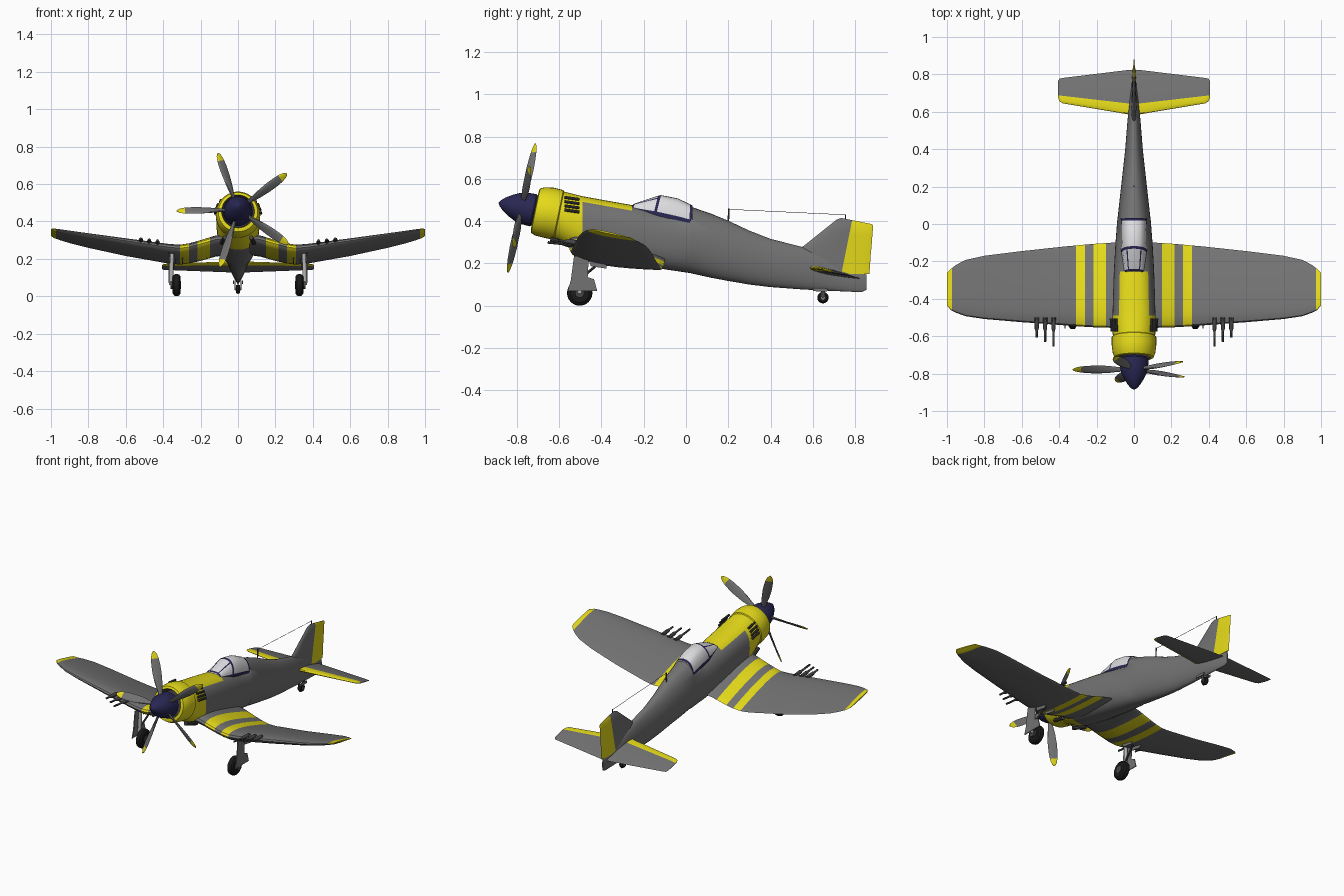
import bpy, bmesh, math
from mathutils import Vector as V

cube = bpy.data.objects.get("Cube")
if cube:
    bpy.data.objects.remove(cube)


def material(name, rgb):
    m = bpy.data.materials.new(name)
    m.use_nodes = True
    m.diffuse_color = (*rgb, 1)
    node = next(n for n in m.node_tree.nodes if n.type == 'BSDF_PRINCIPLED')
    node.inputs["Base Color"].default_value = (*rgb, 1)
    node.inputs["Roughness"].default_value = 0.6
    return m


GREY = material("body grey", (.17, .17, .17))
YELLOW = material("yellow", (.78, .70, .01))
NAVY = material("navy", (.022, .02, .085))
GLASS = material("glass white", (.72, .72, .74))
BLACK = material("tyre black", (.01, .01, .01))
METAL = material("dark metal", (.06, .06, .06))
STEEL = material("light steel", (.45, .45, .45))

PITCH = math.radians(12)
FORWARD = V((0, -math.cos(PITCH), math.sin(PITCH)))
UPWARD = V((0, math.sin(PITCH), math.cos(PITCH)))
X, Z = V((1, 0, 0)), V((0, 0, 1))
HUB = V((0, -.777, .463))


def finish(name, bm, mats, rule=None, cuts=(), angle=35):
    bmesh.ops.remove_doubles(bm, verts=bm.verts, dist=1e-5)
    for co, no in cuts:
        bmesh.ops.bisect_plane(bm, geom=bm.verts[:] + bm.edges[:] + bm.faces[:],
                               plane_co=co, plane_no=no, dist=1e-5)
    bmesh.ops.recalc_face_normals(bm, faces=bm.faces)
    bm.normal_update()
    if rule:
        for f in bm.faces:
            f.material_index = int(rule(f.calc_center_median(), f.normal))
    me = bpy.data.meshes.new(name)
    bm.to_mesh(me)
    bm.free()
    for m in mats:
        me.materials.append(m)
    ob = bpy.data.objects.new(name, me)
    bpy.context.collection.objects.link(ob)
    bpy.ops.object.select_all(action='DESELECT')
    ob.select_set(True)
    bpy.context.view_layer.objects.active = ob
    bpy.ops.object.shade_smooth_by_angle(angle=math.radians(angle))
    return ob


def loft(name, rings, mats, rule=None, cuts=(), angle=35, face_rule=None):
    """Skin closed rings of points and cap both ends."""
    bm = bmesh.new()
    vs = [[bm.verts.new(p) for p in r] for r in rings]
    n = len(rings[0])
    for k in range(len(vs) - 1):
        for i in range(n):
            j = (i + 1) % n
            f = bm.faces.new((vs[k][i], vs[k][j], vs[k + 1][j], vs[k + 1][i]))
            if face_rule:
                f.material_index = face_rule(k, i)
    bm.faces.new(vs[0])
    bm.faces.new(vs[-1])
    return finish(name, bm, mats, rule, cuts, angle)


def lathe(name, origin, axis, profile, mat, n=20):
    """Revolve (distance, radius) pairs about an axis."""
    a = V(axis).normalized()
    u = a.orthogonal().normalized()
    w = a.cross(u)
    rings = [[V(origin) + a * d + (u * math.cos(t) + w * math.sin(t)) * max(r, .0004)
              for t in (math.tau * i / n for i in range(n))] for d, r in profile]
    return loft(name, rings, [mat])


def rod(name, p, q, r, mat, n=10):
    d = V(q) - V(p)
    return lathe(name, p, d, [(0, r), (d.length, r)], mat, n)


def prism(name, pts, x0, x1, mat):
    """Side outline of (y, z) points given a width."""
    return loft(name, [[(x, y, z) for y, z in pts] for x in (x0, x1)], [mat])


def airfoil(le, te, thick, up, n=20):
    le, te, out = V(le), V(te), []
    for i in range(n):
        a = math.tau * i / n
        c = (1 + math.cos(a)) / 2
        out.append(le + (te - le) * c + up * (thick * .55 * math.sin(a) * (1.25 - .9 * c)))
    return out


def power(v, e):
    return math.copysign(abs(v) ** e, v)


# Fuselage: y, top z, bottom z, half width, squareness, tilt
STATIONS = [
    (-.68, .52, .37, .075, 2, .21), (-.715, .542, .366, .088, 2, .21),
    (-.712, .555, .345, .105, 2, .21), (-.69, .560, .332, .114, 2, .21),
    (-.65, .558, .322, .119, 2, .21), (-.605, .547, .312, .119, 2, .21),
    (-.60, .54, .315, .113, 2, .2), (-.55, .53, .28, .116, 2.2, .1),
    (-.49, .518, .25, .115, 2.4, 0), (-.38, .498, .225, .112, 2.5, 0),
    (-.255, .476, .20, .108, 2.5, 0), (-.1, .445, .172, .099, 2.4, 0),
    (.015, .43, .155, .09, 2.3, 0), (.03, .466, .152, .088, 2.2, 0),
    (.12, .435, .132, .078, 2.1, 0), (.2, .402, .117, .069, 2, 0),
    (.3, .355, .1, .058, 2, 0), (.4, .316, .088, .047, 2, 0),
    (.55, .278, .077, .035, 2, 0), (.64, .245, .072, .026, 2, 0),
    (.735, .18, .068, .017, 2, 0), (.83, .152, .064, .007, 2, 0),
    (.855, .148, .075, .003, 2, 0)]


def hull_ring(y, top, bottom, hw, sq, tilt, n=36):
    c, hh, ring = (top + bottom) / 2, (top - bottom) / 2, []
    for i in range(n):
        a = math.tau * i / n
        dz = hh * power(math.cos(a), 2 / sq)
        ring.append((hw * power(math.sin(a), 2 / sq), y + tilt * dz, c + dz))
    return ring


def hull_paint(k, i):
    if k == 0:
        return 2
    deck = k in (8, 9) and (i < 4 or i >= 32)
    return int(k < 8 or deck)


hull = loft("fuselage", [hull_ring(*s) for s in STATIONS], [GREY, YELLOW, METAL],
            face_rule=hull_paint)
for p in hull.data.polygons:
    if len(p.vertices) > 4 and p.center.y < 0:
        p.material_index = 2

# Spinner and propeller
lathe("spinner", HUB, FORWARD, [(-.065, .07), (-.055, .078), (-.02, .076), (.02, .068),
      (.055, .051), (.085, .032), (.104, .014), (.112, 0)], NAVY, 32)
BLADE = [(.05, .022, 55), (.09, .03, 50), (.14, .046, 45), (.2, .054, 40), (.25, .052, 36),
         (.285, .045, 33), (.31, .032, 31), (.322, .018, 30), (.328, .004, 30)]
for b in range(5):
    t = math.radians(37 + 72 * b)
    radial = X * math.cos(t) + UPWARD * math.sin(t)
    tangent = UPWARD * math.cos(t) - X * math.sin(t)
    rings = []
    for r, chord, deg in BLADE:
        p = math.radians(deg)
        d = (tangent * math.cos(p) + FORWARD * math.sin(p)) * chord / 2
        up = FORWARD * math.cos(p) - tangent * math.sin(p)
        mid = HUB + radial * r
        rings.append(airfoil(mid + d, mid - d, max(.006, .018 - r * .04), up, 12))
    loft(f"propeller_blade_{b + 1}", rings, [GREY, YELLOW],
         rule=lambda c, n: (c - HUB).dot(radial) > .283, cuts=[(HUB + radial * .283, radial)])

# Cranked wings: x, leading y z, trailing y z, thickness
WING = [(.05, -.555, .312, -.1, .225, .08), (.12, -.555, .303, -.1, .215, .08),
        (.2, -.553, .28, -.105, .192, .076), (.26, -.55, .264, -.11, .178, .074),
        (.31, -.546, .257, -.115, .172, .072), (.37, -.542, .262, -.12, .177, .07),
        (.6, -.525, .297, -.145, .217, .056), (.8, -.508, .328, -.17, .26, .042),
        (.9, -.493, .344, -.192, .285, .033), (.95, -.475, .353, -.218, .30, .027),
        (.98, -.46, .358, -.24, .31, .022), (1, -.435, .36, -.262, .322, .008)]


def wing_paint(c, n):
    x = abs(c.x)
    return .15 < x < .217 or .262 < x < .311 or x > .972


for s, side in ((1, "left"), (-1, "right")):
    loft(f"{side}_wing",
         [airfoil((s * x, ly, lz), (s * x, ty, tz), th, Z, 24) for x, ly, lz, ty, tz, th in WING],
         [GREY, YELLOW], wing_paint, [((s * x, 0, 0), X) for x in (.15, .217, .262, .311, .972)])

    # Wing guns
    for i, (x, tip) in enumerate(((.43, .655), (.475, .63), (.52, .607))):
        z = .275 + .15 * (x - .37)
        lathe(f"{side}_gun_{i + 1}", (s * x, -.5, z), (0, -1, .1),
              [(0, .012), (.06, .011), (.075, .006), (tip - .5, .006)], METAL, 10)

    # Tailplane with painted leading edge
    no = V((-.043 * s, .37, 0))
    co = V((s * .035, .645, 0))
    tail = [(0, .58, .182, .825, .128, .03), (.035, .587, .18, .823, .128, .03),
            (.38, .645, .172, .781, .141, .016), (.398, .655, .17, .777, .142, .012),
            (.406, .675, .166, .765, .146, .004)]
    loft(f"{side}_tailplane",
         [airfoil((s * x, ly, lz), (s * x, ty, tz), th, Z) for x, ly, lz, ty, tz, th in tail],
         [GREY, YELLOW], lambda c, n: (c - co).dot(no) < 0 and n.z > -.93, [(co, no)])

    # Main landing gear
    lathe(f"{side}_main_wheel", (s * .328, -.503, .06), X,
          [(-.02, .025), (-.021, .045), (-.013, .057), (0, .06), (.013, .057), (.021, .045),
           (.02, .025)], BLACK, 28)
    rod(f"{side}_wheel_hub", (s * .304, -.503, .06), (s * .362, -.503, .06), .022, METAL, 16)
    rod(f"{side}_gear_leg", (s * .358, -.503, .06), (s * .352, -.495, .25), .011, STEEL, 12)
    prism(f"{side}_wheel_cover", [(-.53, .235), (-.46, .23), (-.465, .135), (-.435, .125),
          (-.42, .07), (-.56, .07), (-.545, .12)], s * .367, s * .372, GREY)
    for x in (.295, .362):
        prism(f"{side}_bay_door_{x}", [(-.47, .235), (-.375, .215), (-.375, .175), (-.45, .187)],
              s * x, s * (x + .005), GREY)
    rod(f"{side}_drag_brace", (s * .352, -.497, .13), (s * .335, -.4, .21), .006, METAL)

    # Exhaust stubs and cowl flap
    for i in range(4):
        z = .445 + .02 * i
        x = .121 * (1 - abs((z - .415) / .125) ** 2.3) ** (1 / 2.3)
        rod(f"{side}_exhaust_{i + 1}", (s * x, -.575, z + .008), (s * (x + .004), -.505, z - .002),
            .007, METAL)
    rod(f"{side}_lower_exhaust", (s * .07, -.64, .315), (s * .085, -.545, .285), .012, METAL)

# Fin and rudder split along the hinge line
hinge, hinge_no = V((0, .735, .15)), V((0, .26, -.052))
FIN = [(.60, .15, .868, .15, .028), (.5, .245, .874, .24, .03), (.56, .285, .878, .28, .026),
       (.635, .345, .882, .335, .022), (.712, .407, .886, .38, .016), (.735, .415, .875, .387, .004)]
loft("fin_and_rudder", [airfoil((0, ly, lz), (0, ty, tz), th, X) for ly, lz, ty, tz, th in FIN],
     [GREY, YELLOW], lambda c, n: (c - hinge).dot(hinge_no) > 0, [(hinge, hinge_no)])

# Canopy: y at sill, y at crown, sill z, crown z, half width
CANOPY = [(-.262, -.25, .462, .479, .05), (-.252, -.24, .459, .484, .053),
          (-.155, -.132, .43, .52, .067), (-.143, -.118, .427, .523, .069),
          (-.05, -.04, .406, .508, .07), (.015, .02, .392, .48, .068), (.027, .032, .39, .474, .068)]
HALF = [0, .05, .15, .25, .31, .35, .43]
ARCH = HALF + [.5] + [1 - a for a in reversed(HALF)]


def arch(y0, y1, z0, z1, hw):
    ring = []
    for a in ARCH:
        h = math.sin(math.pi * a) ** .9
        ring.append((hw * power(math.cos(math.pi * a), .85), y0 + (y1 - y0) * h, z0 + (z1 - z0) * h))
    return ring


def canopy_paint(k, i):
    sill = i in (0, 13, 14)
    pillar = k == 1 and i in (4, 9)
    return int(k in (0, 2, 5) or sill or pillar)


loft("canopy", [arch(*c) for c in CANOPY], [GLASS, NAVY], face_rule=canopy_paint)

# Aerial mast and wire
rod("aerial_mast", (0, .2, .395), (0, .203, .46), .004, METAL)
rod("aerial_wire", (0, .203, .456), (0, .755, .43), .0012, METAL, 6)
rod("aerial_post", (0, .755, .405), (0, .755, .432), .003, METAL, 6)

# Tail wheel
lathe("tail_wheel", (0, .648, .038), X,
      [(-.012, .01), (-.012, .02), (0, .027), (.012, .02), (.012, .01)], BLACK)
rod("tail_wheel_hub", (-.014, .648, .038), (.014, .648, .038), .009, STEEL)
for s in (-1, 1):
    prism("tail_wheel_fork", [(.642, .034), (.654, .034), (.66, .085), (.635, .085)],
          s * .014, s * .018, METAL)
    prism("tail_wheel_door", [(.6, .085), (.67, .082), (.668, .066), (.6, .069)],
          s * .022, s * .026, GREY)
